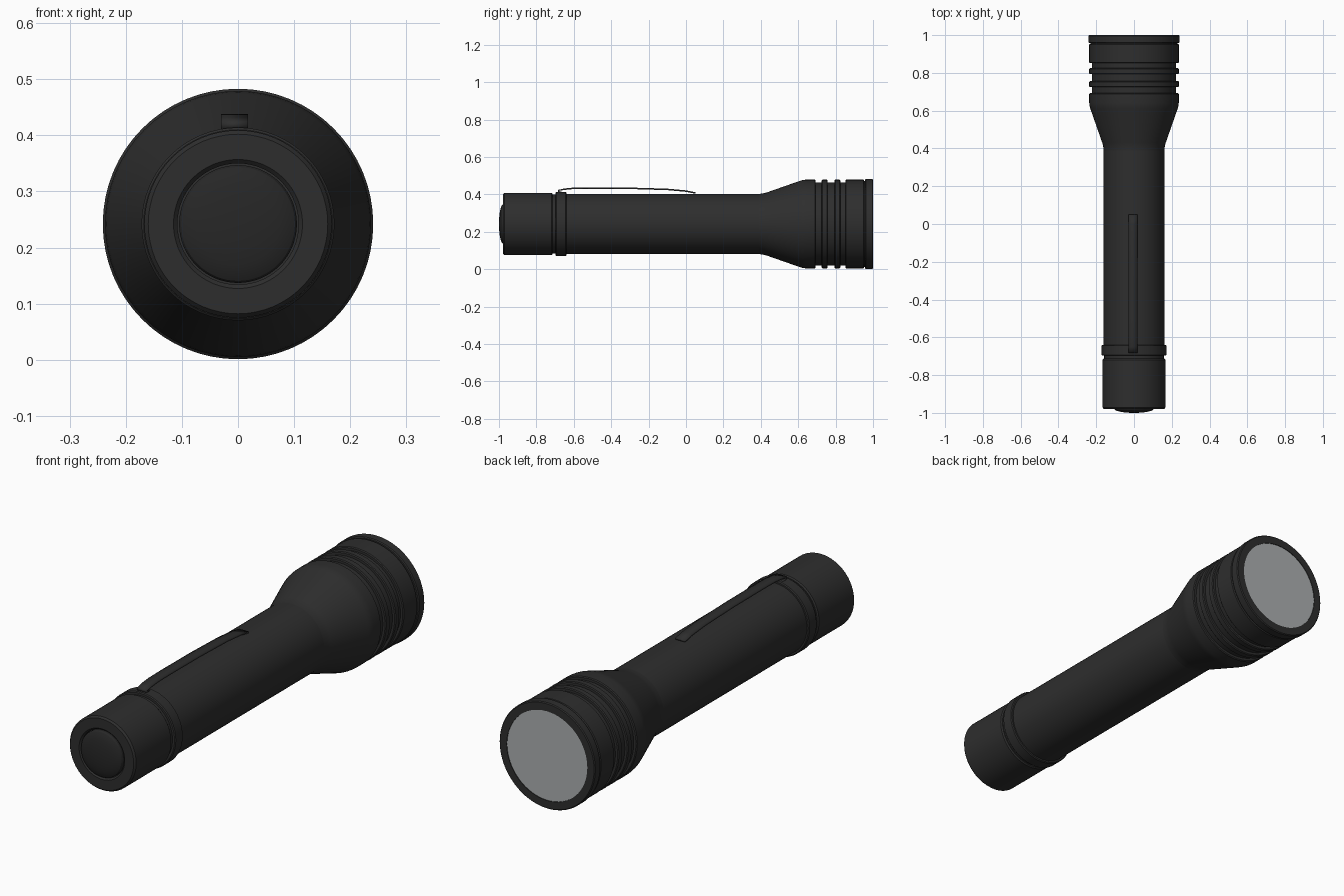
import bpy, bmesh, math
from mathutils import Vector

AXIS_Z = 0.242
SIDES = 64

cube = bpy.data.objects.get("Cube")
if cube:
    bpy.data.objects.remove(cube, do_unlink=True)


def material(name, color):
    mat = bpy.data.materials.new(name)
    mat.use_nodes = True
    mat.diffuse_color = (*color, 1)
    mat.node_tree.nodes["Principled BSDF"].inputs["Base Color"].default_value = (*color, 1)
    return mat


def finish(name, bm, mat):
    bmesh.ops.recalc_face_normals(bm, faces=bm.faces)
    mesh = bpy.data.meshes.new(name)
    bm.to_mesh(mesh)
    bm.free()
    mesh.materials.append(mat)
    mesh.shade_smooth()
    mesh.set_sharp_from_angle(angle=math.radians(30))
    obj = bpy.data.objects.new(name, mesh)
    bpy.context.collection.objects.link(obj)
    return obj


def lathe(name, profile, mat):
    """Spin a profile of (y, radius) points around the long axis."""
    bm = bmesh.new()
    verts = [bm.verts.new((0, y, AXIS_Z + r)) for y, r in profile]
    edges = [bm.edges.new(pair) for pair in zip(verts, verts[1:])]
    bmesh.ops.spin(bm, geom=verts + edges, cent=(0, 0, AXIS_Z), axis=(0, 1, 0),
                   angle=math.tau, steps=SIDES, use_duplicate=False)
    bmesh.ops.remove_doubles(bm, verts=bm.verts, dist=0.0001)
    return finish(name, bm, mat)


def band(start, end, r, b=0.004):
    """Profile of a raised band with softened corners."""
    return [(start, r - b), (start + b, r), (end - b, r), (end, r - b)]


black = material("matte black", (0.027, 0.027, 0.027))
rubber = material("black rubber", (0.02, 0.02, 0.02))
glass = material("pale grey lens", (0.41, 0.43, 0.435))

# Barrel with its narrow neck under the tail cap
lathe("barrel", [(-0.73, 0), (-0.73, 0.158), (-0.69, 0.158), (-0.69, 0.161),
                 (0.42, 0.161), (0.42, 0)], black)

# Head: flared cone, cooling grooves, collar and bezel
GROOVE = 0.222
head = [(0.39, 0), (0.39, 0.161), (0.41, 0.163), (0.43, 0.168),
        (0.61, 0.231), (0.625, 0.235), (0.64, 0.237), (0.689, 0.237), (0.693, 0.233)]
for start, end in ((0.725, 0.757), (0.794, 0.825), (0.852, 0.953)):
    head += [(head[-1][0], GROOVE), (start, GROOVE)] + band(start, end, 0.237)
head += [(0.953, 0.23), (0.958, 0.23)] + band(0.958, 1.0, 0.241)
head += [(1.0, 0.203), (0.985, 0.203), (0.985, 0)]
lathe("head", head, black)
lathe("lens", [(0.98, 0), (0.98, 0.203), (0.997, 0.203), (0.997, 0)], glass)

# Tail cap with a recess for the switch
lathe("tail_cap", [(-0.95, 0), (-0.95, 0.108), (-0.972, 0.108), (-0.979, 0.115),
                   (-0.979, 0.160), (-0.971, 0.167), (-0.719, 0.167),
                   (-0.713, 0.162), (-0.713, 0)], black)

# Domed switch button
dome = [(-0.95, 0), (-0.95, 0.105), (-0.978, 0.105)]
dome += [(-0.978 - 0.022 * math.sin(a), 0.105 * math.cos(a))
         for a in (math.radians(d) for d in range(15, 91, 15))]
lathe("switch_button", dome, rubber)

# Ring that holds the pocket clip
lathe("clip_ring", [(-0.697, 0.155)] + band(-0.697, -0.64, 0.172) + [(-0.64, 0.155)], black)

# Pocket clip: a thin bent strip
path = [(-0.655, 0.408), (-0.68, 0.415), (-0.68, 0.422), (-0.65, 0.428), (-0.6, 0.433),
        (-0.5, 0.434), (-0.3, 0.433), (-0.1, 0.427), (0.0, 0.418), (0.05, 0.408)]
bm = bmesh.new()
left, right = -0.030, 0.018
rows = [[bm.verts.new((x, y, z)) for x in (left, right)] for y, z in path]
for a, b in zip(rows, rows[1:]):
    bm.faces.new((a[0], a[1], b[1], b[0]))
clip = finish("pocket_clip", bm, black)
solid = clip.modifiers.new("thickness", 'SOLIDIFY')
solid.thickness = 0.008
solid.offset = 0
